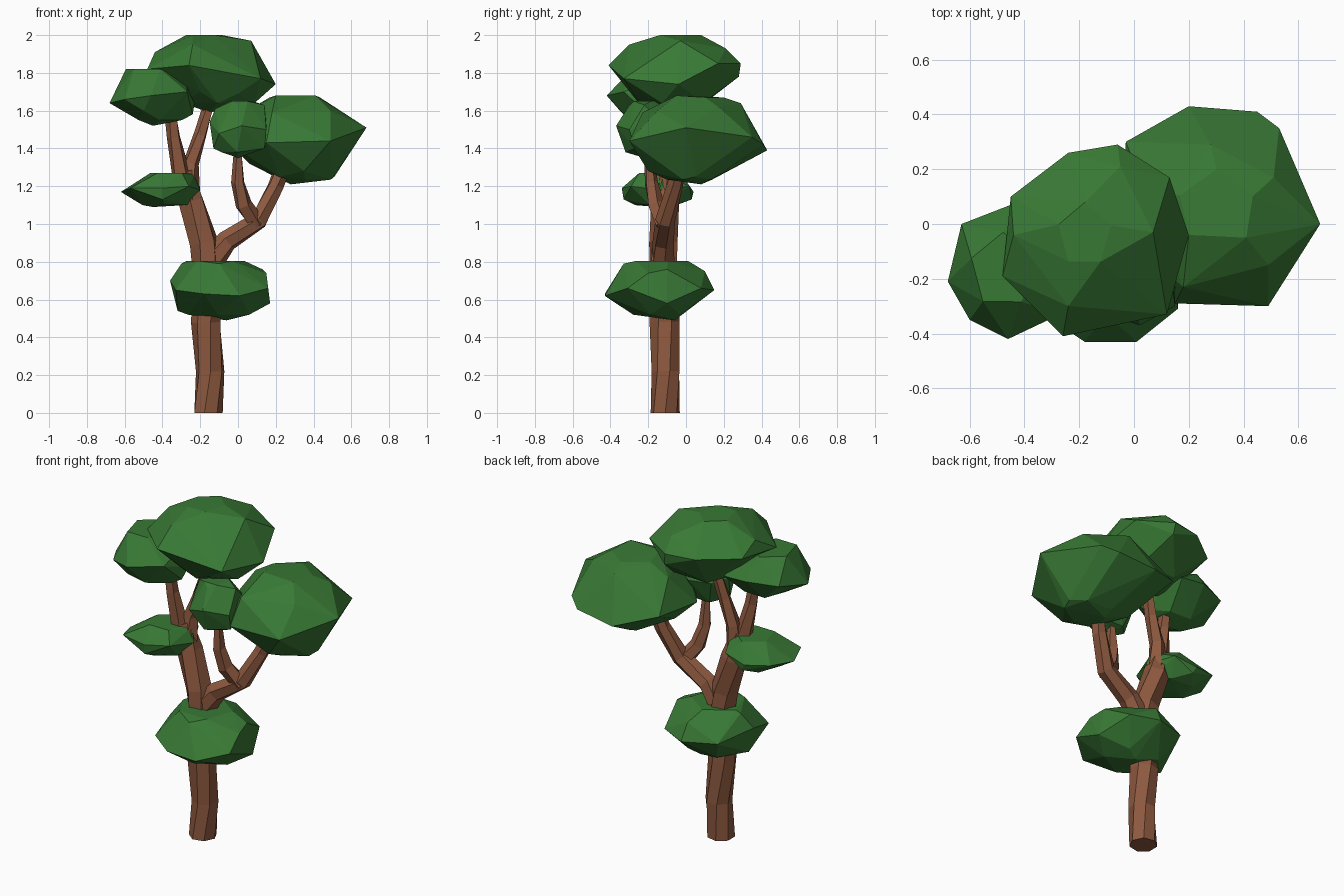
import bpy, bmesh, math
from mathutils import Vector


def material(name, colour):
    m = bpy.data.materials.new(name)
    m.diffuse_color = colour
    return m


BARK = material("bark", (0.27, 0.10, 0.05, 1))
LEAF = material("leaf", (0.04, 0.19, 0.035, 1))


def finish(name, bm, mat):
    bmesh.ops.recalc_face_normals(bm, faces=bm.faces)
    me = bpy.data.meshes.new(name)
    bm.to_mesh(me)
    bm.free()
    me.materials.append(mat)
    ob = bpy.data.objects.new(name, me)
    bpy.context.collection.objects.link(ob)


def limb(name, path, sides=6, twist=0.25):
    """Faceted tapering limb through (x, y, z, radius) points."""
    bm = bmesh.new()
    pts = [Vector(p[:3]) for p in path]
    rings = []
    for i, (c, p) in enumerate(zip(pts, path)):
        d = pts[min(i + 1, len(pts) - 1)] - pts[max(i - 1, 0)]
        if c.z == 0:
            d = Vector((0, 0, 1))
        q = Vector((0, 0, 1)).rotation_difference(d.normalized())
        ring = []
        for k in range(sides):
            a = 2 * math.pi * k / sides + i * twist
            ring.append(bm.verts.new(c + q @ Vector((math.cos(a), math.sin(a), 0)) * p[3]))
        rings.append(ring)
    for lo, hi in zip(rings, rings[1:]):
        for k in range(sides):
            j = (k + 1) % sides
            bm.faces.new((lo[k], lo[j], hi[j], hi[k]))
    bm.faces.new(rings[0][::-1])
    bm.faces.new(rings[-1])
    finish(name, bm, BARK)


def clump(name, rim, shoulders, top, bottom, turn=0.3):
    """Leaf clump: hull of an uneven rim, shoulder points and two caps (x, y, z, rx, ry)."""
    bm = bmesh.new()
    for p in rim + shoulders:
        bm.verts.new(p)
    for (x, y, z, rx, ry), phase in ((top, turn), (bottom, turn + 0.6)):
        for k in range(5):
            a = 2 * math.pi * k / 5 + phase
            bm.verts.new((x + rx * math.cos(a), y + ry * math.sin(a), z))
    bmesh.ops.convex_hull(bm, input=bm.verts)
    bmesh.ops.delete(bm, geom=[v for v in bm.verts if not v.link_faces], context='VERTS')
    finish(name, bm, LEAF)


# Trunk and branches
limb("trunk", [(-.16, -.11, 0, .079), (-.147, -.105, .22, .077), (-.168, -.115, .48, .081),
               (-.16, -.12, .68, .083), (-.16, -.12, .79, .08)], sides=7)
limb("left_branch", [(-.155, -.12, .7, .08), (-.18, -.12, .9, .078),
                     (-.25, -.11, 1.12, .074), (-.28, -.12, 1.28, .045)])
limb("left_twig_outer", [(-.26, -.115, 1.13, .066), (-.305, -.13, 1.28, .05),
                         (-.34, -.15, 1.46, .037), (-.36, -.16, 1.62, .033)], 5)
limb("left_twig_inner", [(-.26, -.11, 1.16, .06), (-.25, -.1, 1.32, .044),
                         (-.2, -.09, 1.47, .036), (-.15, -.07, 1.64, .03)], 5)
limb("right_branch", [(-.17, -.12, .76, .07), (-.06, -.12, .91, .058), (.11, -.11, 1.02, .052),
                      (.2, -.06, 1.2, .044), (.25, -.03, 1.34, .04)])
limb("right_twig", [(.1, -.115, 1.0, .048), (.03, -.16, 1.1, .046),
                    (0, -.185, 1.22, .037), (0, -.2, 1.42, .02)], 5)

# Leaf clumps
clump("top_clump",
      [(-.45, .1, 1.85), (-.24, .26, 1.85), (-.06, .29, 1.85), (.13, .17, 1.85),
       (.2, -.04, 1.74), (.12, -.33, 1.77), (-.26, -.41, 1.84), (-.48, -.19, 1.82)],
      [(-.44, -.04, 1.91), (.07, -.03, 1.97), (-.05, .21, 1.93), (-.24, -.3, 1.95),
       (-.05, .28, 1.78), (0, -.28, 1.69), (-.15, -.08, 1.59), (-.2, -.28, 1.7)],
      (-.18, -.04, 2.0, .1, .12), (-.1, -.06, 1.64, .2, .19))
clump("right_clump",
      [(.2, .43, 1.39), (.45, .41, 1.42), (.53, .35, 1.46), (.68, 0, 1.51),
       (.49, -.3, 1.44), (.15, -.29, 1.43), (-.04, -.05, 1.42), (-.03, .3, 1.46)],
      [(.2, -.04, 1.68), (.41, -.05, 1.68), (.51, .17, 1.62), (.28, .29, 1.64),
       (.49, -.15, 1.6), (.18, -.23, 1.59), (.35, -.2, 1.28), (.05, .1, 1.6),
       (.28, .08, 1.21), (.22, -.1, 1.25), (.06, .02, 1.32), (.51, .05, 1.25)],
      (.3, .06, 1.67, .14, .14), (.36, .03, 1.235, .14, .13))
clump("upper_left_clump",
      [(-.63, .0, 1.69), (-.68, -.21, 1.64), (-.6, -.35, 1.66), (-.46, -.42, 1.68),
       (-.27, -.33, 1.7), (-.23, -.15, 1.64), (-.3, .06, 1.69), (-.45, .07, 1.7)],
      [(-.27, -.18, 1.75), (-.24, -.2, 1.58), (-.45, -.18, 1.52), (-.5, -.35, 1.6)],
      (-.48, -.17, 1.82, .12, .14), (-.41, -.18, 1.55, .12, .12))
clump("middle_clump",
      [(-.15, -.2, 1.54), (-.1, -.33, 1.48), (.02, -.37, 1.52), (.15, -.3, 1.5),
       (.15, -.14, 1.55), (.04, -.08, 1.52), (-.1, -.1, 1.53)],
      [(.14, -.22, 1.63), (.14, -.27, 1.4), (-.12, -.2, 1.61), (-.13, -.24, 1.4),
       (0, -.3, 1.63), (0, -.22, 1.35)],
      (.01, -.21, 1.65, .07, .08), (0, -.23, 1.38, .09, .09))
clump("lower_left_clump",
      [(-.62, -.16, 1.17), (-.57, -.3, 1.19), (-.4, -.34, 1.19), (-.26, -.29, 1.2),
       (-.2, -.14, 1.18), (-.28, .02, 1.2), (-.42, .04, 1.17), (-.57, 0, 1.19)],
      [(-.24, -.13, 1.11), (-.4, -.33, 1.13), (-.23, -.12, 1.26), (-.45, -.15, 1.09), (-.4, .03, 1.13)],
      (-.36, -.15, 1.27, .11, .12), (-.39, -.15, 1.1, .12, .12))
clump("trunk_clump",
      [(-.36, -.14, .7), (-.33, -.33, .65), (-.18, -.43, .63), (.01, -.43, .62),
       (.16, -.31, .66), (.17, -.1, .58), (.09, .08, .66), (-.07, .15, .65), (-.27, .08, .66)],
      [(.13, -.1, .76), (-.3, -.1, .79), (-.06, -.06, .49), (-.32, -.15, .54),
       (-.08, .1, .75), (-.1, -.33, .79), (.15, -.2, .74)],
      (-.12, -.14, .805, .16, .15), (-.1, -.14, .52, .17, .14))
